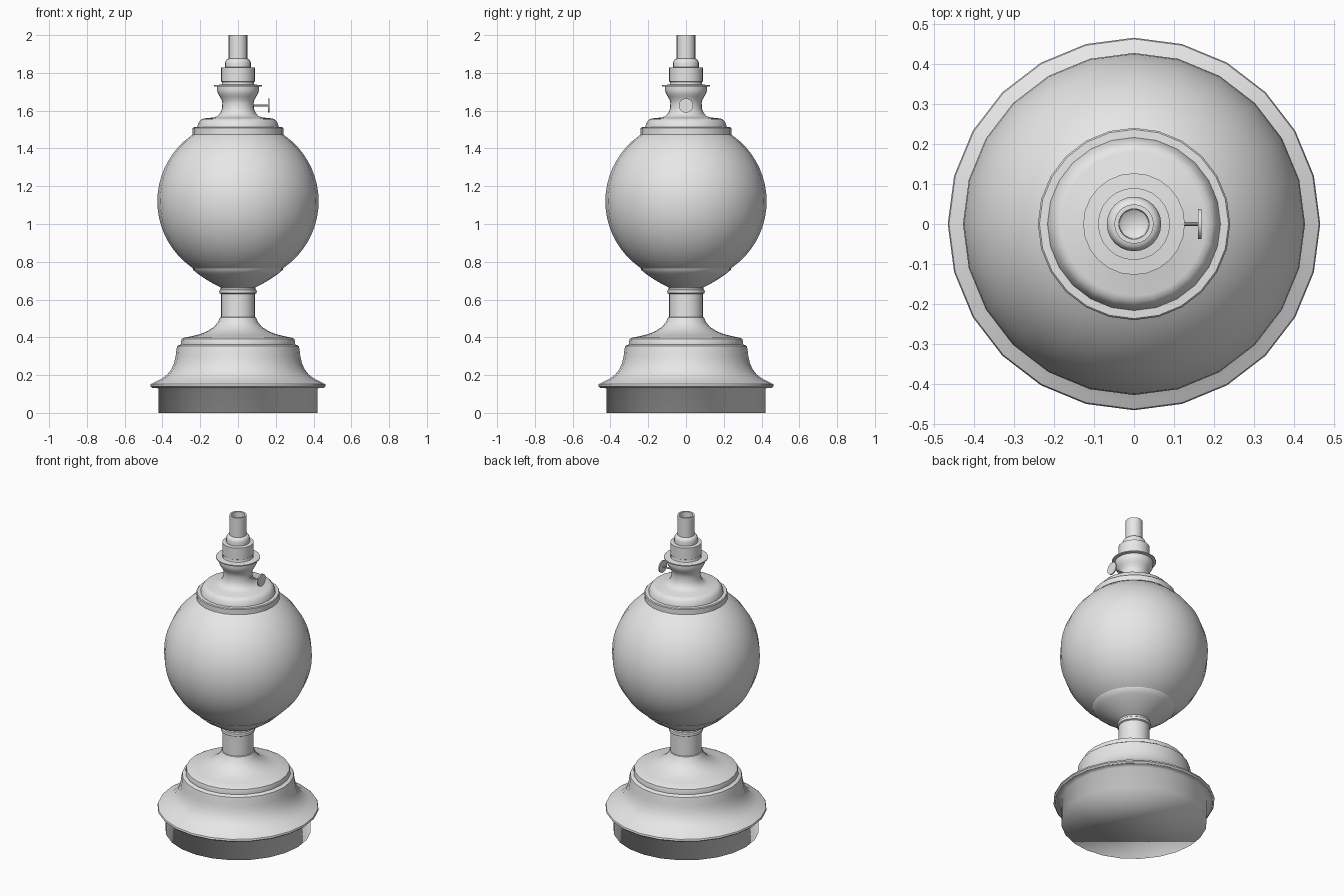
import bpy, bmesh, math

if "Cube" in bpy.data.objects:
    bpy.data.objects.remove(bpy.data.objects["Cube"])

SIDES = 24
metal = bpy.data.materials.new("plain_grey")
metal.diffuse_color = (0.8, 0.8, 0.8, 1)
metal.use_nodes = True
metal.node_tree.nodes["Principled BSDF"].inputs["Base Color"].default_value = metal.diffuse_color


def finish(name, bm, angle):
    me = bpy.data.meshes.new(name)
    bm.to_mesh(me)
    bm.free()
    me.materials.append(metal)
    ob = bpy.data.objects.new(name, me)
    bpy.context.collection.objects.link(ob)
    bpy.ops.object.select_all(action='DESELECT')
    ob.select_set(True)
    bpy.context.view_layer.objects.active = ob
    bpy.ops.object.shade_smooth_by_angle(angle=math.radians(angle))
    return ob


def lathe(name, profile, angle=35, cap_start=False, cap_end=False, sides=SIDES):
    """Spin (radius, height) points round z, listed from the bottom up."""
    bm = bmesh.new()
    rings = []
    for r, z in profile:
        rings.append([bm.verts.new((r * math.cos(2 * math.pi * k / sides),
                                    r * math.sin(2 * math.pi * k / sides), z))
                      for k in range(sides)])
    for a, b in zip(rings, rings[1:]):
        for k in range(sides):
            n = (k + 1) % sides
            bm.faces.new((a[k], a[n], b[n], b[k]))
    if cap_start:
        bm.faces.new(rings[0][::-1])
    if cap_end:
        bm.faces.new(rings[-1])
    return finish(name, bm, angle)


# Plinth and the underside of the foot rim, shaded as one soft surface
lathe("base_plinth", [(.42, 0), (.42, .13), (.455, .133)], angle=180, cap_start=True)

# Bell-shaped foot
lathe("foot", [(.455, .133), (.465, .142), (.462, .152), (.44, .163), (.405, .18),
               (.375, .203), (.352, .232), (.338, .265), (.33, .30), (.326, .335),
               (.322, .353), (.312, .36), (.302, .362), (.302, .378), (.298, .392),
               (.285, .398), (.24, .407), (.20, .417), (.165, .431), (.13, .453),
               (.107, .478), (.095, .505)])

# Column with collar
lathe("column", [(.095, .505), (.09, .507), (.09, .63), (.098, .634), (.10, .642),
                 (.098, .65), (.092, .655), (.092, .67)])

# Cup below the globe
lathe("lower_cup", [(.092, .665), (.115, .676), (.15, .695), (.185, .717), (.215, .738),
                    (.237, .757), (.24, .764), (.225, .766)])

# Globe reservoir
steps = 20
lathe("globe", [(.427 * math.cos(t), 1.12 + .427 * math.sin(t)) for t in
                [math.radians(-60 + 120 * i / steps) for i in range(steps + 1)]])

# Cap above the globe, flowing into the neck
lathe("upper_cap", [(.225, 1.475), (.24, 1.475), (.24, 1.507), (.236, 1.512), (.216, 1.513),
                    (.213, 1.525), (.205, 1.543), (.194, 1.555), (.18, 1.559), (.13, 1.564),
                    (.108, 1.572), (.093, 1.588), (.085, 1.61), (.083, 1.64), (.087, 1.658),
                    (.098, 1.676), (.107, 1.692), (.111, 1.708), (.11, 1.727)])

# Thin disc
lathe("burner_disc", [(.105, 1.727), (.127, 1.729), (.127, 1.735), (.09, 1.738)])

# Burner body and shoulder
lathe("burner_body", [(.088, 1.736), (.085, 1.745), (.085, 1.752), (.09, 1.755), (.09, 1.828),
                      (.068, 1.83), (.068, 1.852), (.064, 1.866), (.056, 1.874), (.048, 1.876)])

# Hollow wick tube
lathe("wick_tube", [(.049, 1.874), (.049, 2.0), (.038, 2.0), (.036, 1.93), (.02, 1.92)],
      cap_end=True)

# Wick key: stem and round thumb disc, built upright then laid along +x
for name, r, x0, x1, n in (("key_stem", .005, .075, .162, 10),
                           ("key_disc", .038, .160, .168, 24)):
    key = lathe(name, [(r, x0), (r, x1)], cap_start=True, cap_end=True, sides=n)
    key.rotation_euler = (0, math.pi / 2, 0)
    key.location = (0, 0, 1.627)
